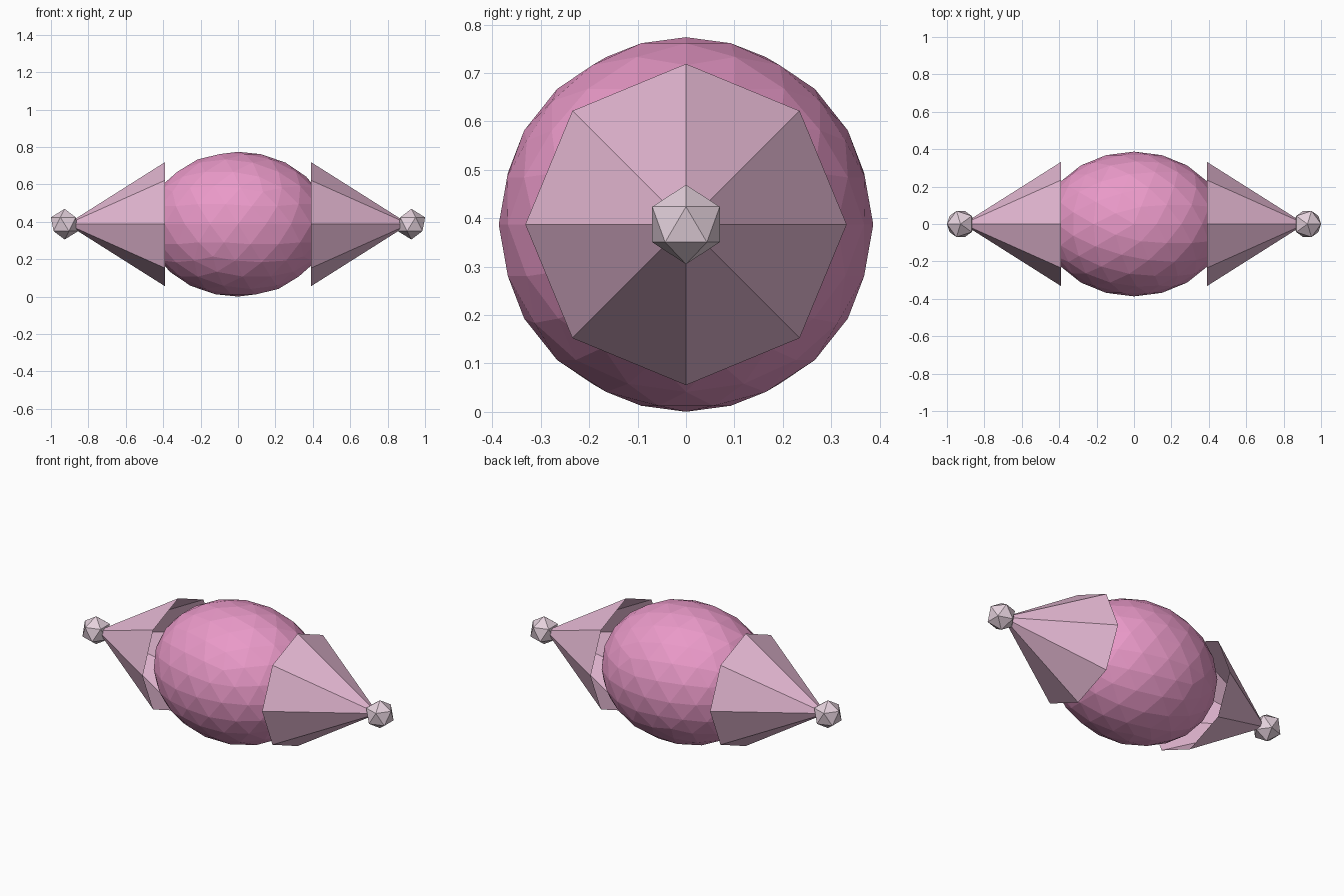
import bpy
from math import pi

if "Cube" in bpy.data.objects:
    bpy.data.objects.remove(bpy.data.objects["Cube"])

CZ = 0.387  # height of the long axis


def paint(obj, name, rgb):
    mat = bpy.data.materials.get(name) or bpy.data.materials.new(name)
    mat.diffuse_color = (*rgb, 1)
    mat.use_nodes = True
    mat.node_tree.nodes["Principled BSDF"].inputs["Base Color"].default_value = mat.diffuse_color
    obj.data.materials.append(mat)


def ico(name, x, radius, subdiv, stretch=1.0, turn=0.0):
    bpy.ops.mesh.primitive_ico_sphere_add(subdivisions=subdiv, radius=radius,
                                          location=(x, 0, CZ), rotation=(0, 0, turn))
    obj = bpy.context.object
    obj.name = name
    obj.scale.x = stretch
    return obj


# Faceted candy body, stretched along x
body = ico("candy_body", 0, 0.387, 3, stretch=1.25)
paint(body, "candy_pink", (0.82, 0.32, 0.58))

for side, label in ((1, "right"), (-1, "left")):
    # Open eight-sided wrapper cone, wide end towards the body
    base_x, tip_x = 0.39, 0.915
    bpy.ops.mesh.primitive_cone_add(
        vertices=8, radius1=0.332, radius2=0, depth=tip_x - base_x,
        end_fill_type='NOTHING', location=(side * (base_x + tip_x) / 2, 0, CZ),
        rotation=(0, side * pi / 2, 0))
    cone = bpy.context.object
    cone.name = label + "_wrapper_cone"
    paint(cone, "wrapper_pink", (0.78, 0.48, 0.65))

    # Small knob at the tip
    knob = ico(label + "_knob", side * 0.927, 0.082, 1, turn=0 if side > 0 else pi)
    paint(knob, "knob_pink", (0.78, 0.64, 0.72))
